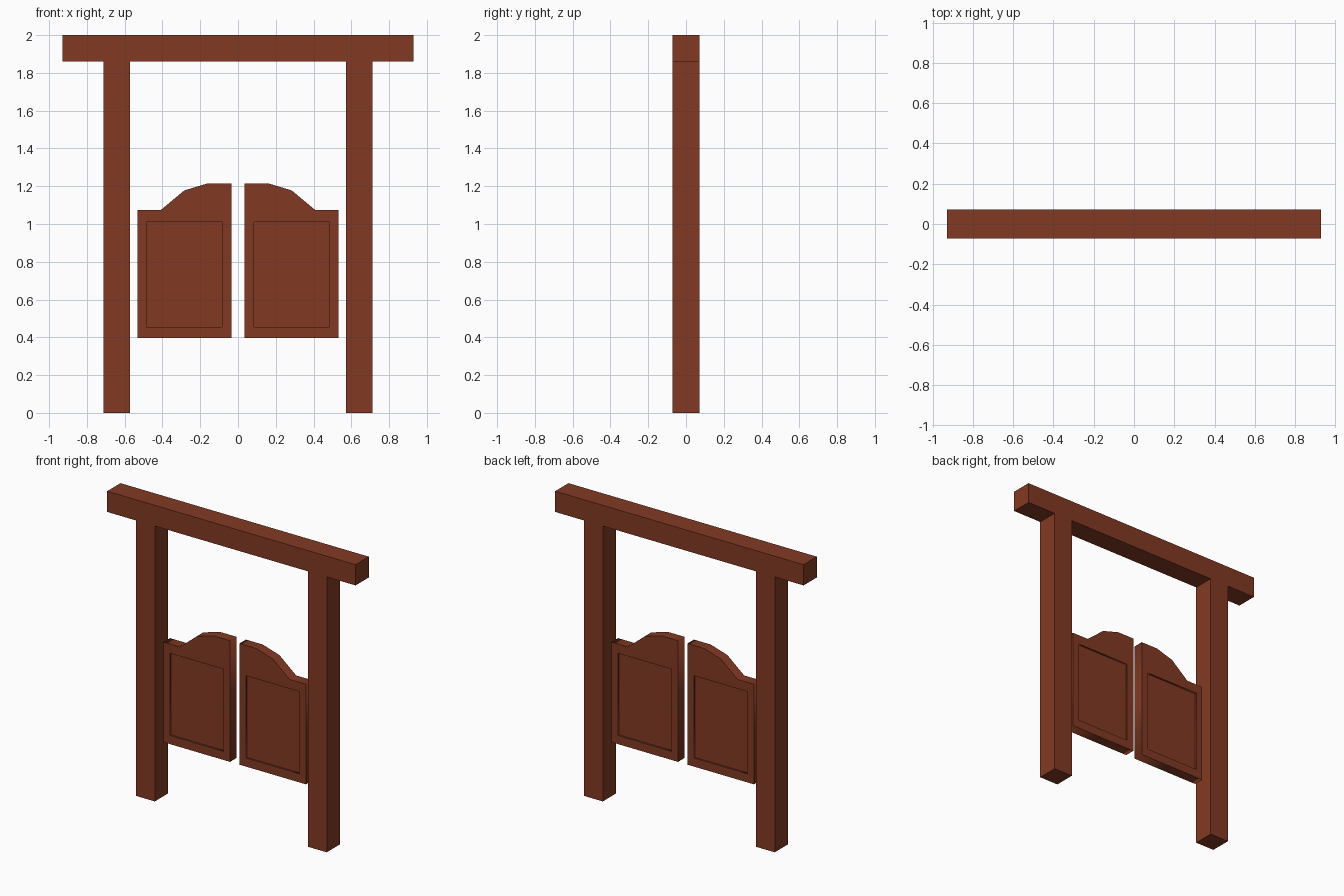
import bpy

if "Cube" in bpy.data.objects:
    bpy.data.objects.remove(bpy.data.objects["Cube"])

wood = bpy.data.materials.new("red_brown_wood")
wood.diffuse_color = (0.223, 0.042, 0.016, 1)
wood.use_nodes = True
wood.node_tree.nodes["Principled BSDF"].inputs["Base Color"].default_value = wood.diffuse_color


def box(name, x0, x1, y, z0, z1):
    """Box spanning x0..x1, -y..y, z0..z1."""
    bpy.ops.mesh.primitive_cube_add(size=1, location=((x0 + x1) / 2, 0, (z0 + z1) / 2))
    ob = bpy.context.object
    ob.name = name
    ob.scale = (abs(x1 - x0), 2 * y, z1 - z0)
    bpy.ops.object.transform_apply(location=True, scale=True)
    ob.data.materials.append(wood)
    return ob


def frame(name, loops, half):
    """Flat outline with a hole, extruded along y."""
    cu = bpy.data.curves.new(name, 'CURVE')
    cu.dimensions = '2D'
    cu.fill_mode = 'BOTH'
    cu.extrude = half
    for pts in loops:
        sp = cu.splines.new('POLY')
        sp.points.add(len(pts) - 1)
        for p, (x, z) in zip(sp.points, pts):
            p.co = (x, z, 0, 1)
        sp.use_cyclic_u = True
    cu.materials.append(wood)
    ob = bpy.data.objects.new(name, cu)
    bpy.context.collection.objects.link(ob)
    ob.rotation_euler.x = 1.5707963
    bpy.ops.object.select_all(action='DESELECT')
    ob.select_set(True)
    bpy.context.view_layer.objects.active = ob
    bpy.ops.object.convert(target='MESH')
    bpy.ops.object.transform_apply(rotation=True)


# Half door profile with stepped curved top, and its panel opening
outline = [(0.035, 0.397), (0.532, 0.397), (0.532, 1.073), (0.41, 1.073),
           (0.284, 1.178), (0.16, 1.215), (0.035, 1.215)]
opening = [(0.085, 0.455), (0.484, 0.455), (0.484, 1.01), (0.085, 1.01)]

# Top beam
box("top_beam", -0.928, 0.928, 0.071, 1.86, 2.0)

for side, s in (("left", -1), ("right", 1)):
    # Post
    box(side + "_post", *sorted((s * 0.572, s * 0.713)), 0.071, 0, 1.86)
    # Swinging door: surround and recessed panel
    loops = [[(s * x, z) for x, z in pts][::s] for pts in (outline, opening)]
    frame(side + "_door_frame", loops, 0.035)
    box(side + "_door_panel", *sorted((s * 0.085, s * 0.484)), 0.023, 0.455, 1.01)
